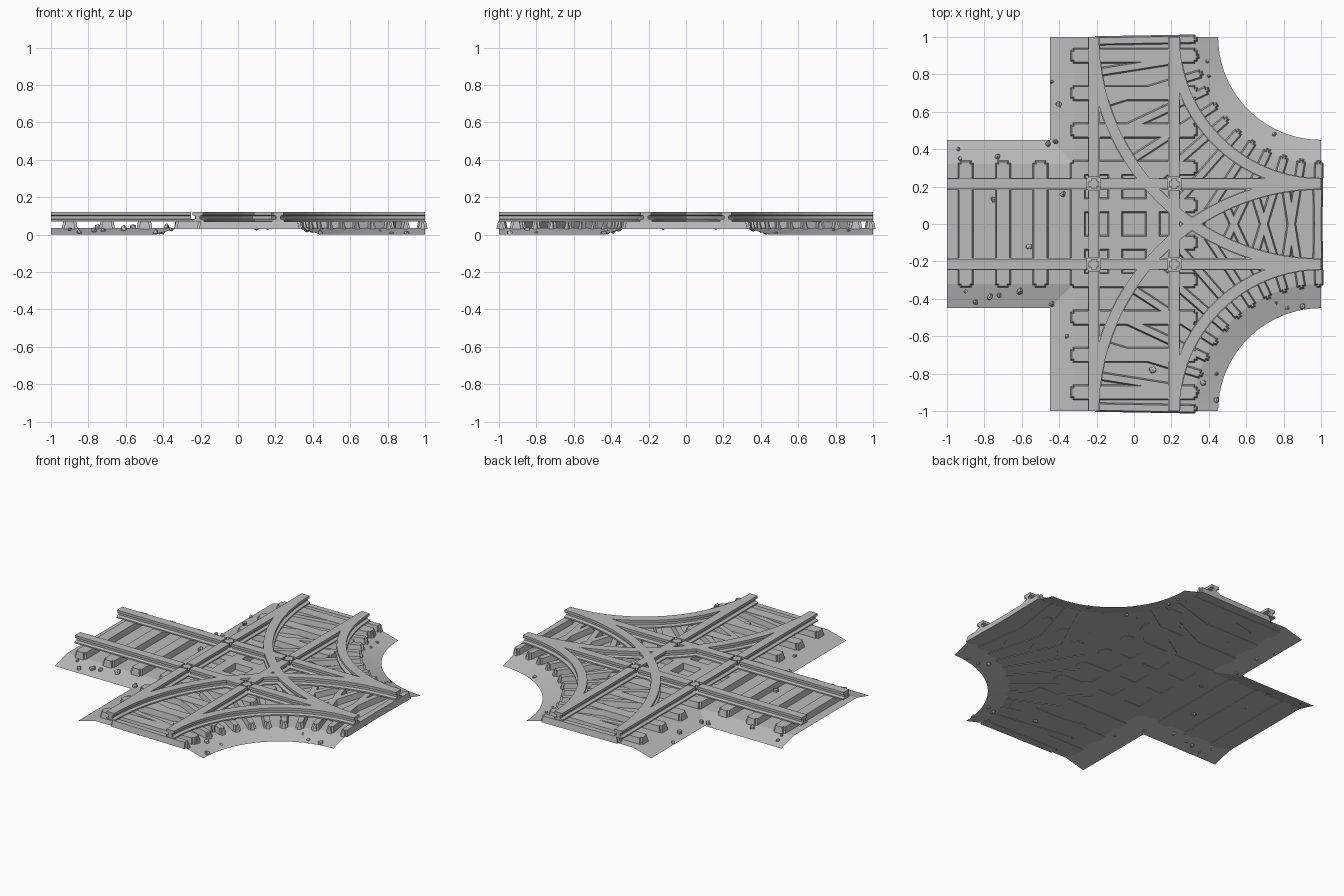
import bpy, bmesh, math, random
from mathutils import Vector, Matrix

random.seed(4)
cube = bpy.data.objects.get("Cube")
if cube:
    bpy.data.objects.remove(cube, do_unlink=True)

grey = bpy.data.materials.new("plain grey")
grey.use_nodes = True
colour = (0.5, 0.5, 0.5, 1)
grey.diffuse_color = colour
grey.node_tree.nodes["Principled BSDF"].inputs["Base Color"].default_value = colour

GAUGE, BED, TIE_TOP, TOP = 0.215, 0.035, 0.072, 0.12
EDGE, SHOULDER = 0.45, 0.32


def finish(name, bm, fix=True):
    if fix:
        bmesh.ops.recalc_face_normals(bm, faces=bm.faces)
    mesh = bpy.data.meshes.new(name)
    bm.to_mesh(mesh)
    bm.free()
    mesh.materials.append(grey)
    obj = bpy.data.objects.new(name, mesh)
    bpy.context.collection.objects.link(obj)
    return obj


def arc(radius, side, steps=28):
    """Quarter curve from a side arm round to the right arm."""
    return [Vector((1 - radius * math.cos(a), side * (1 - radius * math.sin(a)), 0))
            for a in (math.pi / 2 * i / steps for i in range(steps + 1))]


# Ballast: open sheet with a flat bed and sloping shoulders
def outline(w):
    right = arc(1 - w, 1)
    pts = [Vector((-1, -w, 0)), Vector((-1, w, 0)), Vector((-w, w, 0)), Vector((-w, 1, 0))]
    pts += right
    pts += [Vector((p.x, -p.y, 0)) for p in reversed(right)]
    return pts + [Vector((-w, -1, 0)), Vector((-w, -w, 0))]


bm = bmesh.new()
outer = [bm.verts.new(p) for p in outline(EDGE)]
inner = [bm.verts.new(p + Vector((0, 0, BED))) for p in outline(SHOULDER)]
bm.faces.new(inner)
n = len(outer)
for i in range(n):
    j = (i + 1) % n
    # The track ends of the arms have no shoulder
    a, b = outer[i].co, outer[j].co
    if not any(abs(abs(a[k]) - 1) < 1e-4 and abs(a[k] - b[k]) < 1e-4 for k in (0, 1)):
        bm.faces.new((outer[i], outer[j], inner[j], inner[i]))
bmesh.ops.recalc_face_normals(bm, faces=bm.faces)
if max(bm.faces, key=lambda f: f.calc_area()).normal.z < 0:
    bmesh.ops.reverse_faces(bm, faces=bm.faces)
finish("ballast_bed", bm, False)


# Sleepers: bars with slightly tapered tops
def sleeper(bm, centre, angle, length, width, top=TIE_TOP):
    base = BED - 0.004
    matrix = (Matrix.Translation((centre[0], centre[1], (base + top) / 2))
              @ Matrix.Rotation(angle, 4, "Z") @ Matrix.Diagonal((length, width, top - base, 1)))
    made = bmesh.ops.create_cube(bm, size=1)["verts"]
    for v in made:
        if v.co.z > 0:
            v.co.x *= 1 - 0.016 / length
            v.co.y *= 1 - 0.016 / width
    bmesh.ops.transform(bm, matrix=matrix, verts=made)
    edges = {e for v in made for e in v.link_edges
             if abs((e.verts[0].co - e.verts[1].co).z) > 0.01}
    bmesh.ops.bevel(bm, geom=list(edges), offset=0.012, segments=2, affect="EDGES")


bm = bmesh.new()
for i in range(10):
    s = -0.9 + 0.2 * i
    sleeper(bm, (0, s), 0, 0.68, 0.085)
    if s < 0.2:
        sleeper(bm, (s, 0), math.pi / 2, 0.68, 0.085)
finish("straight_sleepers", bm)

bm = bmesh.new()
for side in (1, -1):
    for i in range(12):
        a = math.radians(1 + 8 * i)
        r = 0.94
        sleeper(bm, (1 - r * math.cos(a), side * (1 - r * math.sin(a))), side * a,
                0.56, 0.05, TIE_TOP - 0.002)
finish("curved_sleepers", bm)


# Rails: a flat foot and a T shaped head swept along a path
FOOT = [(-0.032, 0.071), (0.032, 0.071), (0.032, 0.079), (0.013, 0.084), (-0.013, 0.084), (-0.032, 0.079)]
HEAD = [(-0.012, 0.083), (0.012, 0.083), (0.012, 0.1), (0.028, 0.104), (0.028, TOP),
        (-0.028, TOP), (-0.028, 0.104), (-0.012, 0.1)]


def sweep(bm, path, profile):
    rings = []
    for i, p in enumerate(path):
        t = (path[min(i + 1, len(path) - 1)] - path[max(i - 1, 0)]).normalized()
        across = Vector((-t.y, t.x, 0))
        rings.append([bm.verts.new(p + across * u + Vector((0, 0, z))) for u, z in profile])
    k = len(profile)
    for a, b in zip(rings, rings[1:]):
        for i in range(k):
            bm.faces.new((a[i], a[(i + 1) % k], b[(i + 1) % k], b[i]))
    bm.faces.new(rings[0])
    bm.faces.new(rings[-1][::-1])


# Straight rails, with flangeway gaps either side of each crossing
g = GAUGE
spans = [(-1, -g - 0.035), (-g - 0.015, -g + 0.015), (-g + 0.035, g - 0.035),
         (g - 0.015, g + 0.015), (g + 0.035, 1)]
for axis, name in enumerate(("cross_track_rails", "long_track_rails")):
    bm = bmesh.new()
    for off in (-g, g):
        def point(s):
            return Vector((s, off, 0)) if axis == 0 else Vector((off, s, 0))
        sweep(bm, [point(-1), point(1)], FOOT)
        for a, b in spans:
            sweep(bm, [point(a), point(b)], HEAD)
    finish(name, bm)

# Curved rails joining the side arms to the right arm
for side, name in ((1, "back_curve_rails"), (-1, "front_curve_rails")):
    bm = bmesh.new()
    for radius in (1 - g, 1 + g):
        for profile in (FOOT, HEAD):
            sweep(bm, arc(radius, side), profile)
    finish(name, bm)


# Loose stones
def ground(x, y):
    d = min(abs(x), abs(y))
    if x > 0:
        d = max(min(d, EDGE), 1 - math.hypot(1 - x, 1 - abs(y))) if x > 0.2 else d
    return BED * max(0, min(1, (EDGE - d) / (EDGE - SHOULDER)))


stones = [(-.94, .4), (-.93, .35), (-.73, .36), (-.46, .43), (-.42, .44), (-.44, .76), (-.4, .64),
          (.39, .87), (.4, .79), (.52, .55), (.75, .48), (.16, .62), (-.38, .16), (-.75, .13),
          (-.56, -.12), (-.9, -.36), (-.85, -.42), (-.77, -.39), (-.72, -.38), (-.61, -.36),
          (-.44, -.43), (-.36, -.6), (.1, -.78), (.37, -.85), (.44, -.8), (.44, -.94),
          (.76, -.42), (.82, -.45), (.9, -.44)]
bm = bmesh.new()
for x, y in stones:
    size = random.uniform(0.011, 0.021)
    made = bmesh.ops.create_icosphere(bm, subdivisions=1, radius=size)["verts"]
    for v in made:
        v.co *= random.uniform(0.65, 1.15)
        v.co += Vector((x, y, ground(x, y) + size * 0.4))
        v.co.z = max(v.co.z, 0)
finish("loose_stones", bm)
